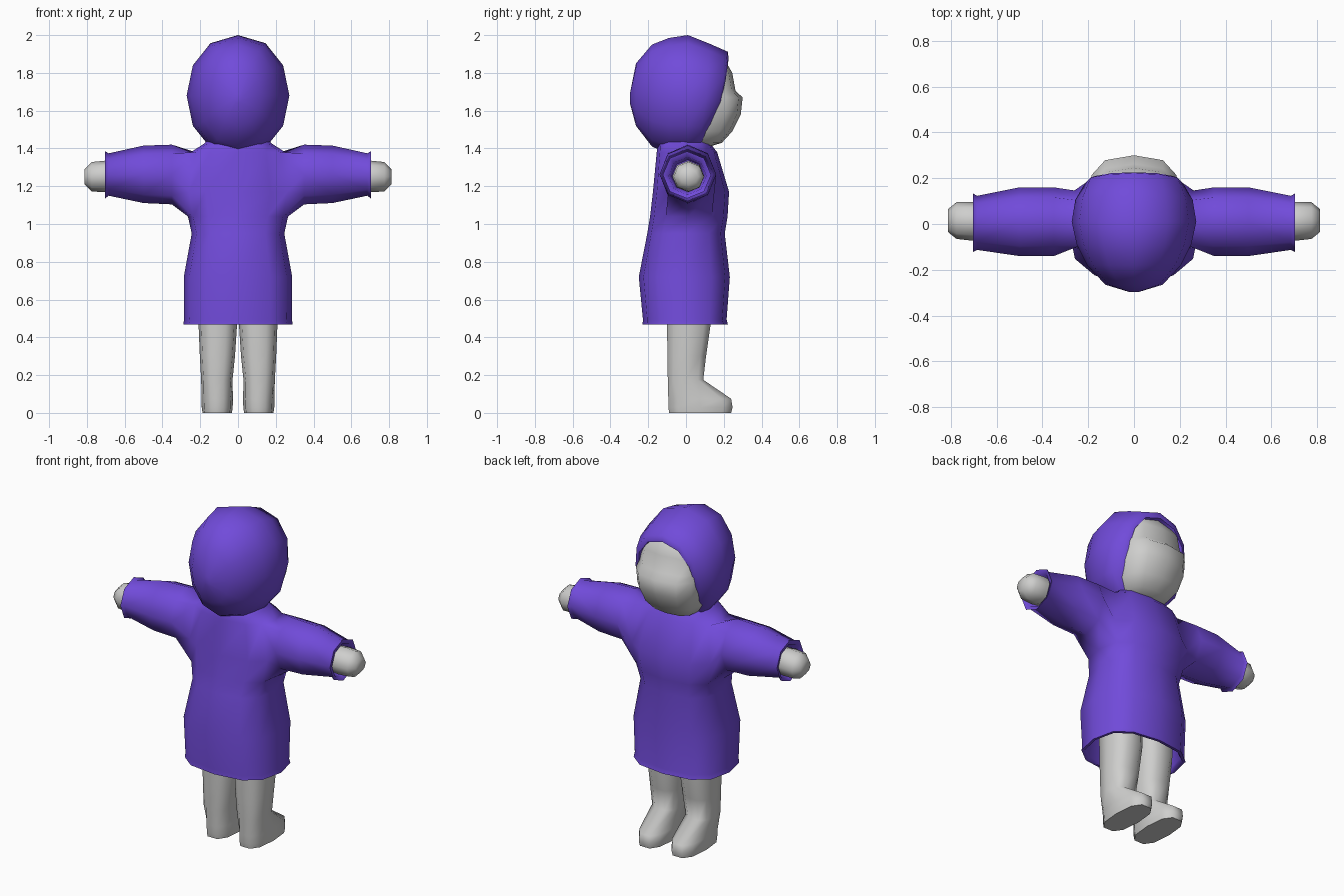
import bpy, bmesh, math

if "Cube" in bpy.data.objects:
    bpy.data.objects.remove(bpy.data.objects["Cube"])


def material(name, rgb):
    m = bpy.data.materials.new(name)
    m.diffuse_color = (*rgb, 1)
    m.use_nodes = True
    m.node_tree.nodes["Principled BSDF"].inputs["Base Color"].default_value = m.diffuse_color
    return m


PURPLE = material("purple cloth", (0.165, 0.07, 0.70))
GREY = material("light grey", (0.62, 0.62, 0.61))


def spow(v, e):
    return math.copysign(abs(v) ** e, v)


def level_ring(z, rx, yb, yf, xc=0, n=12, e=0.75):
    """Horizontal rounded cross-section."""
    yc, ry = (yb + yf) / 2, (yf - yb) / 2
    return [(xc + rx * spow(math.cos(a), e), yc + ry * spow(math.sin(a), e), z)
            for a in (2 * math.pi * k / n for k in range(n))]


def arm_ring(s, x, zc, rz, yc, ry):
    """Eight-sided cross-section of an arm, starting at -45 degrees."""
    return [(s * x, yc + ry * math.cos(a), zc + rz * math.sin(a))
            for a in (math.radians(45 * k - 45) for k in range(8))]


def bridge(bm, a, b):
    n = len(a)
    for k in range(n):
        bm.faces.new((a[k], a[(k + 1) % n], b[(k + 1) % n], b[k]))


def loft(bm, rings, cap_start=True, cap_end=True):
    vs = [[bm.verts.new(p) for p in r] for r in rings]
    for a, b in zip(vs, vs[1:]):
        bridge(bm, a, b)
    if cap_start:
        bm.faces.new(vs[0])
    if cap_end:
        bm.faces.new(vs[-1])
    return vs


def finish(bm, name, mat, angle=75):
    bmesh.ops.recalc_face_normals(bm, faces=bm.faces)
    me = bpy.data.meshes.new(name)
    bm.to_mesh(me)
    bm.free()
    me.materials.append(mat)
    ob = bpy.data.objects.new(name, me)
    bpy.context.collection.objects.link(ob)
    bpy.ops.object.select_all(action='DESELECT')
    ob.select_set(True)
    bpy.context.view_layer.objects.active = ob
    bpy.ops.object.shade_smooth_by_angle(angle=math.radians(angle))
    return ob


# coat body, from inside the hem up to the neck
bm = bmesh.new()
body = [(0.78, 0.24, -0.2, 0.18), (0.49, 0.265, -0.21, 0.195),
        (0.468, 0.275, -0.215, 0.205), (0.468, 0.29, -0.23, 0.222),
        (0.495, 0.285, -0.228, 0.215), (0.72, 0.287, -0.25, 0.232),
        (0.95, 0.245, -0.205, 0.205), (1.04, 0.265, -0.19, 0.22),
        (1.17, 0.29, -0.175, 0.228), (1.38, 0.25, -0.155, 0.165),
        (1.425, 0.18, -0.15, 0.13), (1.48, 0.12, -0.12, 0.1)]
v = loft(bm, [level_ring(*r) for r in body])

# sleeves grow out of a hole in each side of the body
lo, mid, hi = v[7], v[8], v[9]
sleeve = [(0.35, 1.262, 0.158, 0.01, 0.15), (0.5, 1.263, 0.152, 0.01, 0.15),
          (0.685, 1.262, 0.112, 0.005, 0.118), (0.703, 1.26, 0.125, 0.005, 0.128),
          (0.695, 1.255, 0.10, 0.008, 0.10), (0.62, 1.255, 0.085, 0.01, 0.085)]
for s, c, f, b in ((1, 0, 1, 11), (-1, 6, 5, 7)):
    bmesh.ops.delete(bm, geom=[mid[c]], context='VERTS')
    hole = [lo[f], mid[f], hi[f], hi[c], hi[b], mid[b], lo[b], lo[c]]
    tube = loft(bm, [arm_ring(s, *r) for r in sleeve], cap_start=False)
    bridge(bm, hole, tube[0])
finish(bm, "coat", PURPLE)

# hood: rings from the back of the head forward to a rim that leans back below
bm = bmesh.new()
hood = [(-0.297, 0.02, 1.69, 1.64, 0), (-0.265, 0.125, 1.85, 1.52, 0),
        (-0.18, 0.205, 1.95, 1.41, 0), (-0.09, 0.25, 1.985, 1.37, 0),
        (0.01, 0.272, 2.0, 1.36, 0), (0.11, 0.256, 1.955, 1.37, 0.15),
        (0.19, 0.215, 1.912, 1.40, 0.4), (0.20, 0.19, 1.875, 1.42, 0.4),
        (0.15, 0.18, 1.86, 1.43, 0.3)]
rings = []
for y, rx, top, bot, lean in hood:
    zc, rz = (top + bot) / 2, (top - bot) / 2
    ring = []
    for k in range(12):
        a = math.pi * k / 6
        z = zc + rz * math.sin(a)
        d = z - 1.69
        ring.append((rx * spow(math.cos(a), 0.9), y + lean * (d if d < 0 else d * 0.35), z))
    rings.append(ring)
loft(bm, rings, cap_end=False)
finish(bm, "hood", PURPLE)

# head with a bulging muzzle below a shallow brow
bm = bmesh.new()
head = [(1.405, 0.08, -0.02, 0.11), (1.43, 0.135, -0.05, 0.19),
        (1.49, 0.18, -0.1, 0.245), (1.58, 0.2, -0.14, 0.29),
        (1.67, 0.205, -0.15, 0.30), (1.705, 0.205, -0.15, 0.262),
        (1.80, 0.195, -0.14, 0.245), (1.87, 0.17, -0.1, 0.205), (1.93, 0.09, -0.05, 0.11)]
loft(bm, [level_ring(*r, e=0.7) for r in head])
finish(bm, "head", GREY)

for s, side in ((1, "right"), (-1, "left")):
    # hand: blunt mitten
    bm = bmesh.new()
    hand = [(0.6, 1.255, 0.075, 0.01, 0.075), (0.705, 1.252, 0.083, 0.012, 0.085),
            (0.775, 1.25, 0.078, 0.015, 0.08), (0.812, 1.25, 0.04, 0.015, 0.05)]
    loft(bm, [arm_ring(s, *r) for r in hand])
    finish(bm, side + "_hand", GREY)

    # leg with a foot pointing the way the face looks
    bm = bmesh.new()
    leg = [(0.0, 0.078, -0.095, 0.245, 0.11), (0.03, 0.082, -0.1, 0.253, 0.11),
           (0.075, 0.083, -0.1, 0.245, 0.11), (0.175, 0.083, -0.1, 0.095, 0.112),
           (0.3, 0.093, -0.102, 0.11, 0.109), (0.47, 0.102, -0.105, 0.135, 0.107),
           (0.7, 0.105, -0.105, 0.135, 0.108)]
    loft(bm, [level_ring(z, rx, yb, yf, s * xc, 10) for z, rx, yb, yf, xc in leg])
    finish(bm, side + "_leg", GREY)
